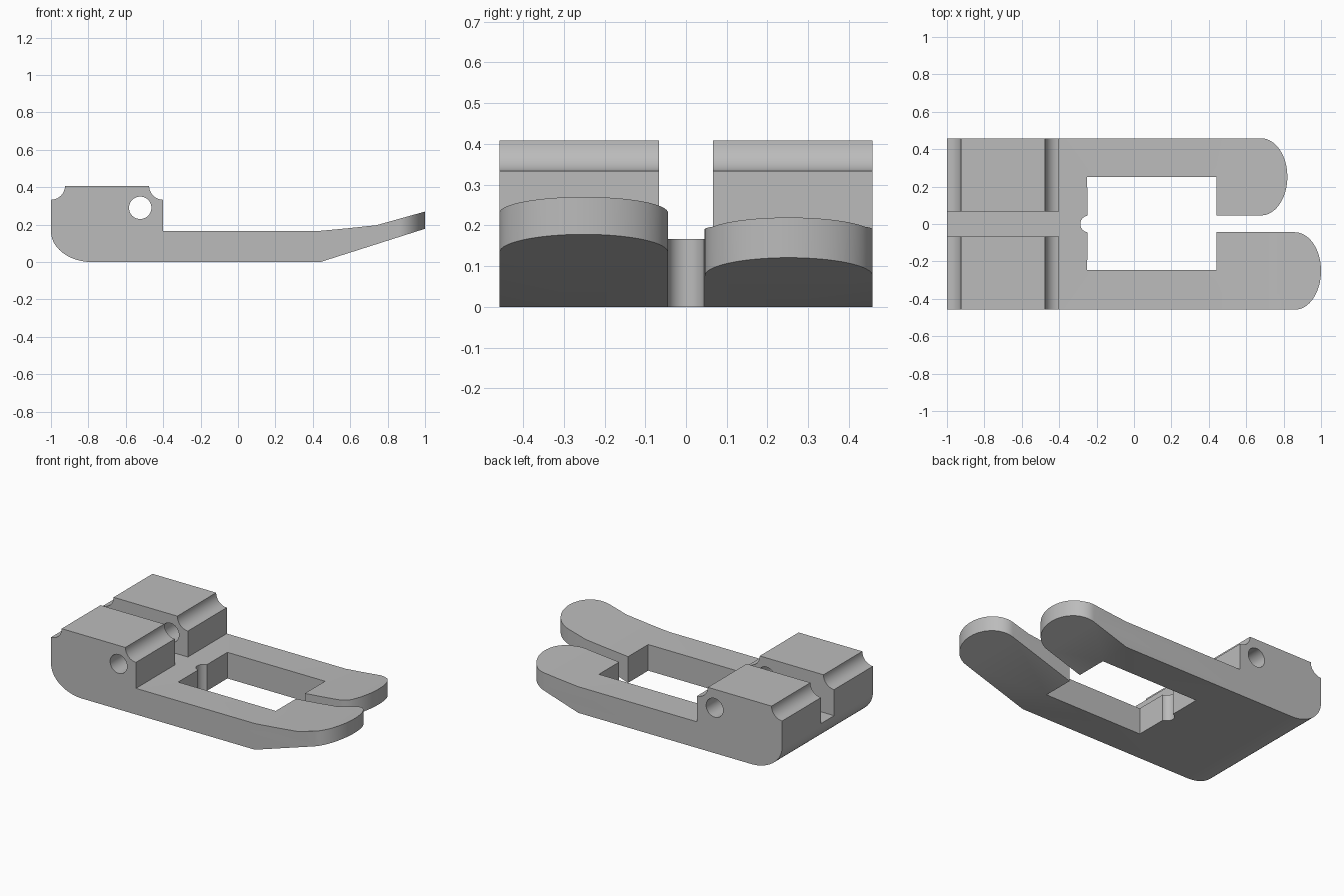
import bpy
import bmesh
from math import sin, cos, radians
from mathutils import Vector

cube = bpy.data.objects.get("Cube")
if cube:
    bpy.data.objects.remove(cube, do_unlink=True)

HALF_WIDTH = 0.458
LEDGE = 0.167          # top of the thin plate
TOP = 0.408            # top of the hinge block

grey = bpy.data.materials.new("plain grey")
grey.use_nodes = True
grey.diffuse_color = (0.5, 0.5, 0.5, 1)
grey.node_tree.nodes["Principled BSDF"].inputs["Base Color"].default_value = grey.diffuse_color


def arc(cx, cy, rx, ry, start, end, steps=16):
    """Points on an elliptical arc, angles in degrees."""
    angles = [radians(start + (end - start) * i / steps) for i in range(steps + 1)]
    return [(cx + rx * cos(a), cy + ry * sin(a)) for a in angles]


def prism(name, outline, axis, low, high):
    """Extrude a closed 2D outline along y (outline in xz) or z (outline in xy)."""
    bm = bmesh.new()
    place = (lambda p: (p[0], low, p[1])) if axis == "y" else (lambda p: (p[0], p[1], low))
    face = bm.faces.new([bm.verts.new(place(p)) for p in outline])
    grown = bmesh.ops.extrude_face_region(bm, geom=[face])
    shift = Vector((0, high - low, 0)) if axis == "y" else Vector((0, 0, high - low))
    bmesh.ops.translate(bm, vec=shift,
                        verts=[g for g in grown["geom"] if isinstance(g, bmesh.types.BMVert)])
    bmesh.ops.recalc_face_normals(bm, faces=bm.faces)
    mesh = bpy.data.meshes.new(name)
    bm.to_mesh(mesh)
    bm.free()
    mesh.materials.append(grey)
    obj = bpy.data.objects.new(name, mesh)
    bpy.context.collection.objects.link(obj)
    return obj


def carve(target, cutter, operation):
    """Apply a boolean and discard its helper."""
    cutter.hide_render = True
    mod = target.modifiers.new(cutter.name, "BOOLEAN")
    mod.operation = operation
    mod.solver = "EXACT"
    mod.object = cutter
    bpy.ops.object.select_all(action="DESELECT")
    bpy.context.view_layer.objects.active = target
    target.select_set(True)
    bpy.ops.object.modifier_apply(modifier=mod.name)
    bpy.data.objects.remove(cutter, do_unlink=True)


# Side profile: hinge block with scooped corners, thin plate, upturned tips
profile = (arc(-1, TOP, 0.075, 0.075, -90, 0)
           + arc(-0.4, TOP, 0.075, 0.075, 180, 270)
           + [(-0.4, LEDGE), (0.44, LEDGE), (0.58, 0.18), (0.74, 0.197),
              (1.1, 0.298), (1.1, 0.21), (0.44, 0)]
           + arc(-0.78, 0.165, 0.22, 0.165, 270, 180, 24))
clip = prism("clip_body", profile, "y", -0.6, 0.6)

# Plan outline: two round-ended prongs around a window with a small relief notch
plan = ([(-1.1, -HALF_WIDTH)]
        + arc(0.86, -0.251, 0.14, 0.207, -90, 90, 32)
        + [(0.44, -0.044), (0.44, -0.247), (-0.25, -0.247)]
        + arc(-0.242, 0, 0.045, 0.045, 260, 100)
        + [(-0.25, 0.25), (0.44, 0.25), (0.44, 0.046)]
        + arc(0.68, 0.252, 0.14, 0.206, -90, 90, 32)
        + [(-1.1, HALF_WIDTH)])
carve(clip, prism("plan_shape", plan, "z", -0.2, 0.7), "INTERSECT")

# Slot between the two hinge lugs
slot = [(-1.1, -0.066), (-0.35, -0.066), (-0.35, 0.066), (-1.1, 0.066)]
carve(clip, prism("slot_cutter", slot, "z", LEDGE, 0.7), "DIFFERENCE")

# Pin hole through both lugs
hole = arc(-0.523, 0.29, 0.06, 0.06, 0, 360, 40)[:-1]
carve(clip, prism("pin_hole_cutter", hole, "y", -0.7, 0.7), "DIFFERENCE")

bpy.ops.object.shade_smooth_by_angle(angle=radians(25))
